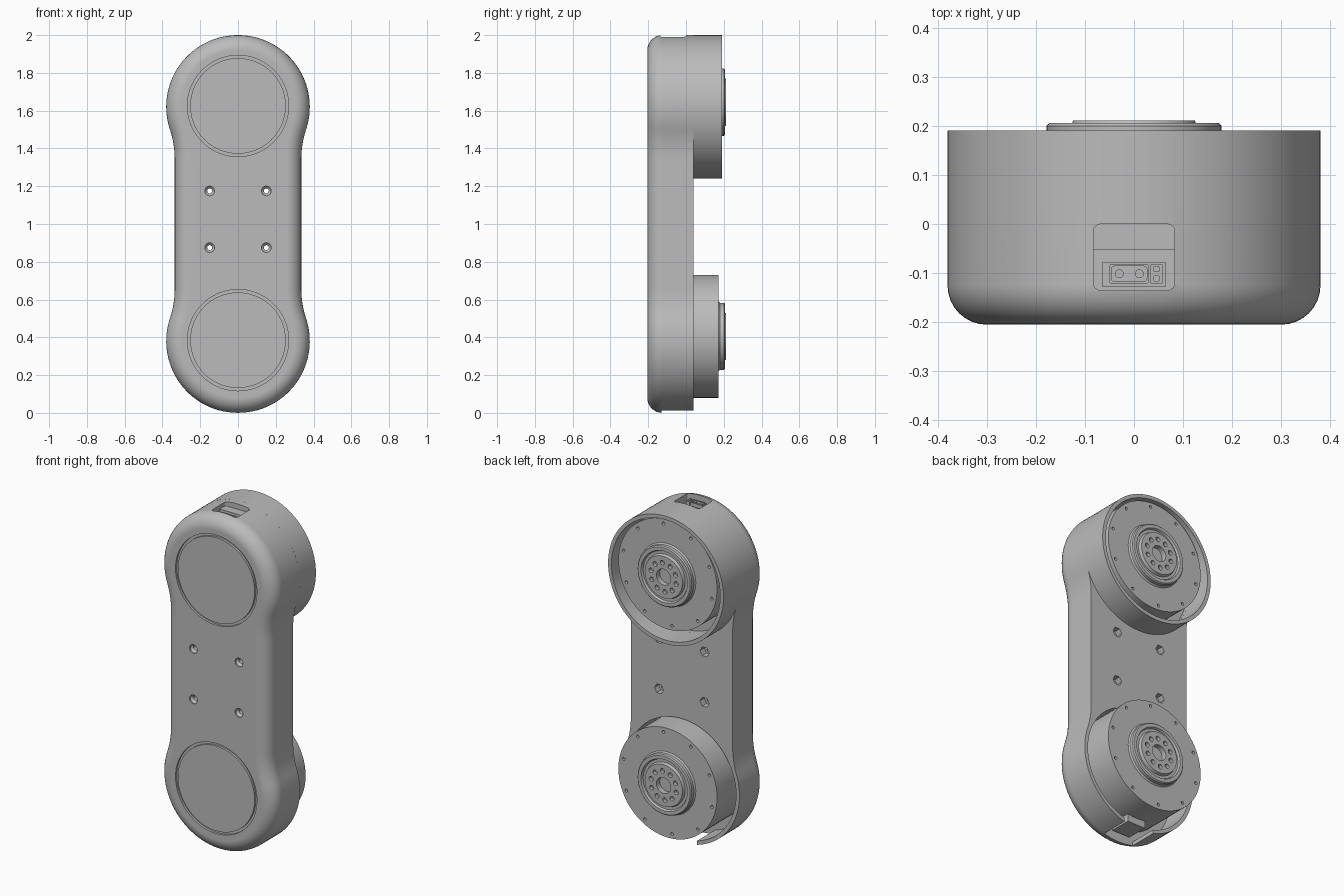
import bpy, bmesh
from math import sin, cos, pi, hypot, sqrt, atan2

if "Cube" in bpy.data.objects:
    bpy.data.objects.remove(bpy.data.objects["Cube"], do_unlink=True)

grey = bpy.data.materials.new("satin grey")
grey.use_nodes = True
grey.diffuse_color = (0.5, 0.5, 0.5, 1)
grey.node_tree.nodes["Principled BSDF"].inputs["Base Color"].default_value = (0.5, 0.5, 0.5, 1)

TOP, LOW, R = 1.62, 0.38, 0.38        # housing centres and radius
FRONT, BACK, WAIST = -0.205, 0.04, 0.335


def finish(name, bm):
    bmesh.ops.remove_doubles(bm, verts=bm.verts, dist=1e-5)
    bmesh.ops.recalc_face_normals(bm, faces=bm.faces)
    mesh = bpy.data.meshes.new(name)
    bm.to_mesh(mesh)
    bm.free()
    mesh.materials.append(grey)
    ob = bpy.data.objects.new(name, mesh)
    bpy.context.collection.objects.link(ob)
    return ob


def lathe(name, profile, x, z, n=72, closed=False):
    """Turn (radius, y) points around an axis along y."""
    bm = bmesh.new()
    rings = [[bm.verts.new((x + r * cos(2 * pi * i / n), y, z + r * sin(2 * pi * i / n)))
              for i in range(n)] for r, y in profile]
    pairs = list(zip(rings, rings[1:])) + ([(rings[-1], rings[0])] if closed else [])
    for a, b in pairs:
        for i in range(n):
            j = (i + 1) % n
            bm.faces.new((a[i], a[j], b[j], b[i]))
    return finish(name, bm)


def cylinder(name, x, z, r, y0, y1, n=72):
    return lathe(name, [(0, y0), (r, y0), (r, y1), (0, y1)], x, z, n)


def box(name, lo, hi, bevel=0.0):
    bm = bmesh.new()
    bmesh.ops.create_cube(bm, size=1)
    for v in bm.verts:
        v.co = [(a + b) / 2 + c * (b - a) for a, b, c in zip(lo, hi, v.co)]
    if bevel:
        edges = [e for e in bm.edges if abs(e.verts[0].co.z - e.verts[1].co.z) > 1e-4]
        bmesh.ops.bevel(bm, geom=edges, offset=bevel, segments=4, profile=0.5, affect='EDGES')
    return finish(name, bm)


def activate(ob):
    bpy.ops.object.select_all(action='DESELECT')
    ob.select_set(True)
    bpy.context.view_layer.objects.active = ob


def cut(ob, cutter):
    mod = ob.modifiers.new("cut", 'BOOLEAN')
    mod.operation, mod.solver, mod.object = 'DIFFERENCE', 'EXACT', cutter
    activate(ob)
    bpy.ops.object.modifier_apply(modifier=mod.name)
    bpy.data.objects.remove(cutter, do_unlink=True)


def smooth(ob):
    activate(ob)
    bpy.ops.object.shade_smooth_by_angle(angle=0.6)
    ob.modifiers.new("even shading", 'WEIGHTED_NORMAL').keep_sharp = True


def outline(d):
    """Waisted outline in x and z, shrunk by d."""
    blend = 0.5
    dz = sqrt((R + blend) ** 2 - (WAIST + blend) ** 2)
    a = atan2(dz, WAIST + blend)
    quarter = []
    for i in range(8):                # hollow blend from waist to round end
        t = a * i / 8
        quarter.append((WAIST + blend - (blend + d) * cos(t), TOP - dz + (blend + d) * sin(t)))
    for i in range(29):               # round end up to the middle
        t = -a + (pi / 2 + a) * i / 28
        quarter.append(((R - d) * cos(t), TOP + (R - d) * sin(t)))
    half = quarter + [(-x, z) for x, z in quarter[-2::-1]]
    return half + [(-x, 2 - z) for x, z in half]


# Body: stacked outlines with a rounded front edge
fillet = 0.08
bm = bmesh.new()
layers = []
for k in range(9):
    t = pi / 2 * k / 8
    layers.append((fillet * (1 - sin(t)), FRONT + fillet * (1 - cos(t))))
layers.append((0, BACK))
rings = [[bm.verts.new((x, y, z)) for x, z in outline(d)] for d, y in layers]
for a, b in zip(rings, rings[1:]):
    for i in range(len(a)):
        j = (i + 1) % len(a)
        bm.faces.new((a[i], a[j], b[j], b[i]))
bm.faces.new(rings[0])
bm.faces.new(rings[-1])
body = finish("body", bm)

# Motor pockets, front cover grooves
cut(body, cylinder("pocket", 0, TOP, 0.358, 0.015, 0.3))
cut(body, cylinder("pocket", 0, LOW, 0.358, -0.13, 0.3))
for z in (TOP, LOW):
    groove = [(0.253, -0.3), (0.268, -0.3), (0.268, -0.192), (0.253, -0.192)]
    cut(body, lathe("groove", groove, 0, z + 0.005, closed=True))

# Mounting holes: countersunk in front, hexagonal at the back
screw = [(0, -0.3), (0.026, -0.3), (0.026, -0.198), (0.013, -0.185), (0.013, 0.01), (0, 0.01)]
for x in (-0.15, 0.15):
    for z in (0.875, 1.175):
        cut(body, lathe("hole", screw, x, z, 16))
        cut(body, cylinder("nut", x, z, 0.03, 0.0, 0.1, 6))

# Cable opening below, connector recess on top
cut(body, box("opening", (-0.1, -0.13, -0.1), (0.1, 0.2, 0.06)))
cut(body, box("recess", (-0.083, -0.135, 1.945), (0.083, 0, 2.1), 0.015))
smooth(body)

# Rear collar around the upper motor
collar = lathe("upper_collar", [(R, BACK), (R, 0.19), (0.358, 0.19), (0.358, BACK)],
               0, TOP, 144, closed=True)
smooth(collar)

# Motors: plate, stepped hub and bolt circles
for label, z, y0 in (("upper", TOP, 0.015), ("lower", LOW, -0.13)):
    zc = z + 0.025
    profile = [(0, y0), (0.325, y0), (0.325, 0.172), (0.185, 0.172), (0.178, 0.18),
               (0.178, 0.2), (0.172, 0.206), (0.152, 0.206), (0.146, 0.194),
               (0.13, 0.194), (0.124, 0.211), (0.047, 0.211), (0.047, 0.18), (0, 0.18)]
    motor = lathe(label + "_motor", profile, 0, zc)
    for radius, size, floor in ((0.298, 0.009, 0.155), (0.085, 0.014, 0.19)):
        for i in range(10):
            t = 2 * pi * (i + 0.35) / 10
            cut(motor, cylinder("bolt", radius * cos(t), zc + radius * sin(t), size, floor, 0.3, 12))
    smooth(motor)

# Cable block in the lower opening
box("cable_block", (-0.06, -0.11, 0.04), (0.06, 0.02, 0.1))

# Power connector: ramp plate, panel, socket with pins, signal socket
box("recess_ledge", (-0.083, -0.053, 1.945), (0.083, 0, 1.968))
box("connector_panel", (-0.065, -0.127, 1.945), (0.065, -0.078, 1.952))
socket = box("power_socket", (-0.05, -0.121, 1.95), (0.03, -0.082, 1.972), 0.004)
cut(socket, box("socket_cut", (-0.046, -0.117, 1.957), (0.026, -0.086, 2.0), 0.006))
for x in (-0.03, 0.011):
    bm = bmesh.new()
    bmesh.ops.create_cone(bm, cap_ends=True, segments=16, radius1=0.009, radius2=0.009, depth=0.018)
    bmesh.ops.translate(bm, verts=bm.verts, vec=(x, -0.1015, 1.962))
    smooth(finish("socket_pin", bm))
signal = box("signal_socket", (0.034, -0.121, 1.95), (0.058, -0.082, 1.972))
for y in (-0.111, -0.092):
    cut(signal, box("signal_cut", (0.041, y - 0.005, 1.958), (0.051, y + 0.005, 2.0)))
